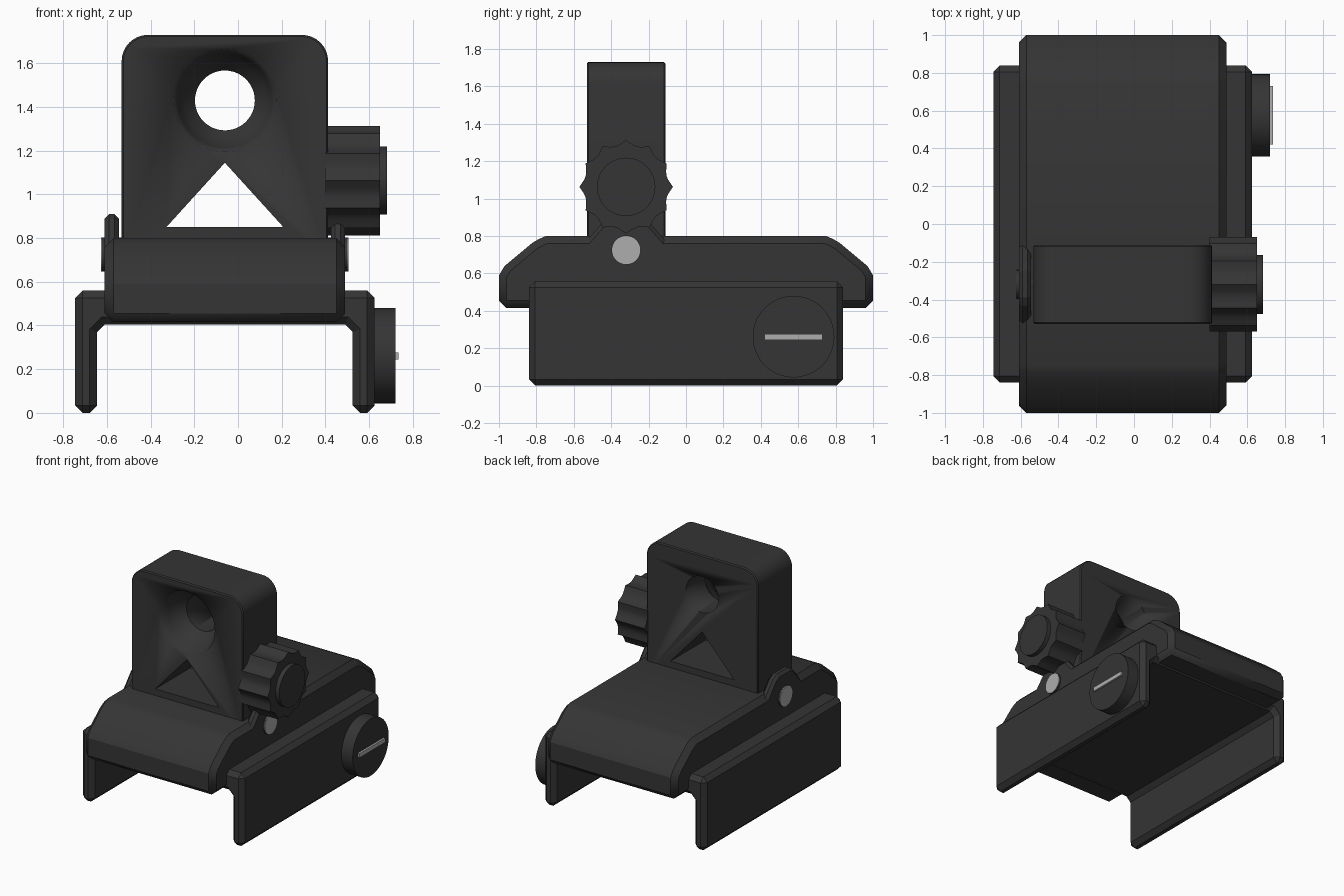
import bpy, bmesh
from math import sin, cos, pi, radians

cube = bpy.data.objects.get("Cube")
if cube:
    bpy.data.objects.remove(cube)


def material(name, value):
    m = bpy.data.materials.new(name)
    m.use_nodes = True
    colour = (value, value, value, 1)
    m.diffuse_color = colour
    m.node_tree.nodes["Principled BSDF"].inputs["Base Color"].default_value = colour
    return m


BLACK = material("matte_black", 0.035)
STEEL = material("light_steel", 0.42)


def make_object(name, bm, mat):
    bmesh.ops.recalc_face_normals(bm, faces=bm.faces)
    mesh = bpy.data.meshes.new(name)
    bm.to_mesh(mesh)
    bm.free()
    mesh.materials.append(mat)
    ob = bpy.data.objects.new(name, mesh)
    bpy.context.collection.objects.link(ob)
    return ob


def prism(name, points, axis, start, end, mat=BLACK, bevel=0):
    """Extrude a 2D outline along x (points are y, z) or along y (points are x, z)."""
    bm = bmesh.new()
    place = (lambda p, t: (t, *p)) if axis == "x" else (lambda p, t: (p[0], t, p[1]))
    face = bm.faces.new([bm.verts.new(place(p, start)) for p in points])
    out = bmesh.ops.extrude_face_region(bm, geom=[face])
    verts = [g for g in out["geom"] if isinstance(g, bmesh.types.BMVert)]
    depth = end - start
    bmesh.ops.translate(bm, verts=verts, vec=(depth, 0, 0) if axis == "x" else (0, depth, 0))
    ob = make_object(name, bm, mat)
    if bevel:
        mod = ob.modifiers.new("chamfer", "BEVEL")
        mod.width = bevel
        mod.segments = 1
        mod.limit_method = "ANGLE"
        mod.angle_limit = radians(50)
    return ob


def smooth(ob, angle=30):
    bpy.ops.object.select_all(action="DESELECT")
    ob.select_set(True)
    bpy.context.view_layer.objects.active = ob
    bpy.ops.object.shade_smooth_by_angle(angle=radians(angle))


def circle(cy, cz, r, n=48):
    return [(cy + r * cos(2 * pi * i / n), cz + r * sin(2 * pi * i / n)) for i in range(n)]


def cut(target, cutter):
    cutter.hide_render = True
    cutter.hide_set(True)
    mod = target.modifiers.new("cut", "BOOLEAN")
    mod.operation = "DIFFERENCE"
    mod.solver = "EXACT"
    mod.object = cutter


CX = -0.06      # centre line of the sight across x
PY = -0.32      # hinge pin and knob position along y

# Housing with sloping rounded ends
end = [(1, 0.415), (1, 0.59), (0.97, 0.64), (0.82, 0.765), (0.785, 0.785), (0.75, 0.8)]
outline = end + [(-y, z) for y, z in reversed(end)]
smooth(prism("housing", outline, "x", -0.61, 0.49, bevel=0.04))

# Rail clamp: two side walls joined by a plate
half = [(0.685, 0.56), (0.685, 0), (0.585, 0), (0.585, 0.37), (0.55, 0.405)]
clamp = [(CX + x, z) for x, z in half] + [(CX - x, z) for x, z in reversed(half)]
prism("rail_clamp", clamp, "y", -0.84, 0.84, bevel=0.034)

# Upright aperture plate with rounded top corners
w, top, r = 0.4725, 1.73, 0.12
arc = [(w - r + r * cos(a * pi / 16), top - r + r * sin(a * pi / 16)) for a in range(9)]
right = [(w, 0.7)] + arc
plate = prism("aperture_plate", [(CX + x, z) for x, z in right] +
              [(CX - x, z) for x, z in reversed(right)], "y", -0.53, -0.11, bevel=0.008)

# Dished peephole cutter, lathed along y
bm = bmesh.new()
profile = [(0, -0.6), (0.235, -0.6), (0.235, -0.53), (0.215, -0.45),
           (0.18, -0.39), (0.137, -0.34), (0.137, 0), (0, 0)]
verts = [bm.verts.new((CX + x, y, 1.43)) for x, y in profile]
edges = [bm.edges.new(pair) for pair in zip(verts, verts[1:])]
bmesh.ops.spin(bm, geom=verts + edges, cent=(CX, 0, 1.43), axis=(0, 1, 0),
               angle=2 * pi, steps=48)
bmesh.ops.remove_doubles(bm, verts=bm.verts, dist=0.0005)
peephole = make_object("peephole_cutter", bm, BLACK)
smooth(peephole, 40)
cut(plate, peephole)

# Triangular window
cut(plate, prism("window_cutter", [(CX - 0.268, 0.85), (CX + 0.268, 0.85), (CX, 1.145)],
                 "y", -0.7, 0.1))
smooth(plate)

# Hinge ears, pin and pin ends on both sides
side = [(0.25, 0.6), (0.25, 0.75), (0.21, 0.775), (0.115, 0.885), (0.07, 0.91)]
ear = [(PY + y, z) for y, z in side] + [(PY - y, z) for y, z in reversed(side)]
for name, s in (("left", 1), ("right", -1)):
    a, b = sorted((CX + s * 0.485, CX + s * 0.55))
    ear_ob = prism(name + "_hinge_ear", ear, "x", a, b)
    mod = ear_ob.modifiers.new("chamfer", "BEVEL")
    mod.width = 0.02
    mod.segments = 1
    mod.limit_method = "ANGLE"
    mod.angle_limit = radians(60)
    prism(name + "_pin_end", circle(PY, 0.725, 0.077, 32), "x",
          CX + s * 0.562, CX + s * 0.566, STEEL)
smooth(prism("hinge_pin", circle(PY, 0.725, 0.078, 32), "x", CX - 0.562, CX + 0.562))

# Fluted adjustment knob with a round cap
flutes = []
for i in range(72):
    t = 2 * pi * i / 72
    rad = 0.25 - 0.026 * abs(sin(6 * t))
    flutes.append((PY + rad * cos(t), 1.063 + rad * sin(t)))
smooth(prism("adjustment_knob", flutes, "x", 0.40, 0.65))
smooth(prism("knob_cap", circle(PY, 1.063, 0.156), "x", 0.64, 0.683))

# Clamp screw with a bright bar across its head
smooth(prism("clamp_screw", circle(0.575, 0.262, 0.218, 64), "x", 0.62, 0.72))
prism("screw_bar", [(0.42, 0.245), (0.73, 0.245), (0.73, 0.277), (0.42, 0.277)],
      "x", 0.71, 0.735, STEEL)
